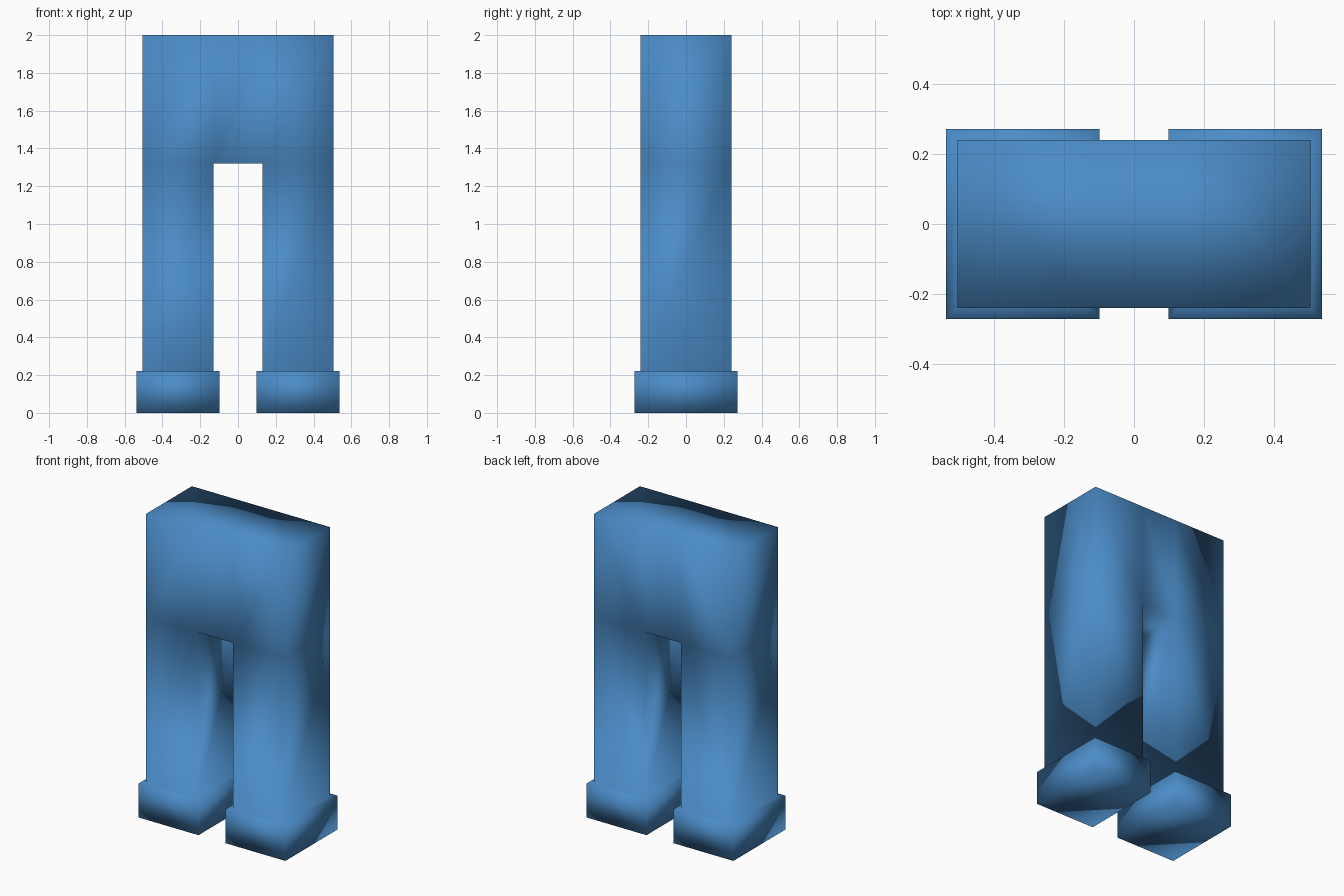
import bpy, bmesh

if "Cube" in bpy.data.objects:
    bpy.data.objects.remove(bpy.data.objects["Cube"])

X_OUT, X_IN, Y_HALF = 0.505, 0.13, 0.24
Z_CUFF, Z_CROTCH, Z_TOP = 0.223, 1.32, 2.0
FLARE = 0.032

denim = bpy.data.materials.new("denim_blue")
denim.diffuse_color = (0.07, 0.26, 0.57, 1.0)
denim.use_nodes = True
denim.node_tree.nodes["Principled BSDF"].inputs["Base Color"].default_value = denim.diffuse_color

bm = bmesh.new()


def add_panel(outline):
    return bm.faces.new([bm.verts.new((x, -Y_HALF, z)) for x, z in outline])


# Front panels: two legs and the three-part hip block
columns = [-X_OUT, -X_IN, X_IN, X_OUT]
panels = []
for i in range(3):
    a, b = columns[i], columns[i + 1]
    panels.append(add_panel([(a, Z_CROTCH), (b, Z_CROTCH), (b, Z_TOP), (a, Z_TOP)]))
    if i != 1:
        panels.append(add_panel([(a, Z_CUFF), (b, Z_CUFF), (b, Z_CROTCH), (a, Z_CROTCH)]))
bmesh.ops.remove_doubles(bm, verts=bm.verts[:], dist=0.0001)

# Depth of the trousers
result = bmesh.ops.extrude_face_region(bm, geom=bm.faces[:], use_keep_orig=True)
for item in result["geom"]:
    if isinstance(item, bmesh.types.BMVert):
        item.co.y = Y_HALF
bmesh.ops.recalc_face_normals(bm, faces=bm.faces[:])

# Cuffs: flare each leg end outward, then drop it to the floor
leg_ends = [f for f in bm.faces if all(abs(v.co.z - Z_CUFF) < 0.001 for v in f.verts)]
for end in leg_ends:
    centre = end.calc_center_median()
    for flare, z in ((FLARE, Z_CUFF), (0.0, 0.0)):
        made = bmesh.ops.extrude_discrete_faces(bm, faces=[end])
        end = made["faces"][0]
        for v in end.verts:
            v.co.x += flare if v.co.x > centre.x else -flare
            v.co.y += flare if v.co.y > centre.y else -flare
            v.co.z = z
bmesh.ops.recalc_face_normals(bm, faces=bm.faces[:])

# Soft shading over the whole garment
for face in bm.faces:
    face.smooth = True

mesh = bpy.data.meshes.new("trousers")
bm.to_mesh(mesh)
bm.free()
mesh.materials.append(denim)
trousers = bpy.data.objects.new("trousers", mesh)
bpy.context.collection.objects.link(trousers)
